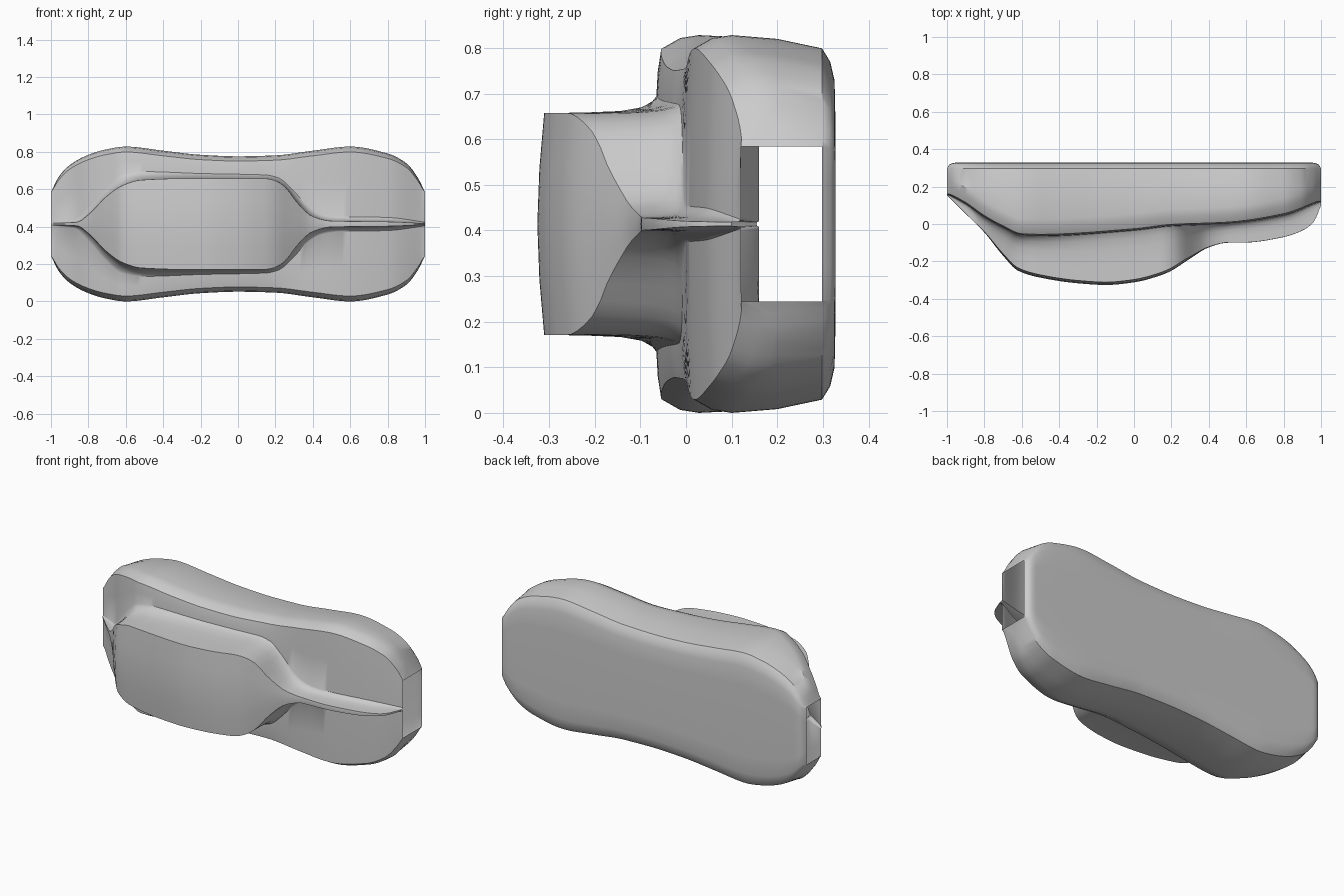
import bpy, bmesh, math

if "Cube" in bpy.data.objects:
    bpy.data.objects.remove(bpy.data.objects["Cube"])

ZC = 0.414  # height of the mirror plane


def curve(keys):
    """Smooth, overshoot-free interpolation through (x, value) pairs."""
    xs, ys = zip(*keys)
    n = len(xs)
    d = [(ys[i + 1] - ys[i]) / (xs[i + 1] - xs[i]) for i in range(n - 1)]
    m = [d[0]] + [2 * a * b / (a + b) if a * b > 0 else 0.0
                  for a, b in zip(d, d[1:])] + [d[-1]]

    def f(x):
        i = 0
        while i < n - 2 and x > xs[i + 1]:
            i += 1
        h = xs[i + 1] - xs[i]
        t = (x - xs[i]) / h
        return ((1 + 2 * t) * (1 - t) ** 2 * ys[i] + t * (1 - t) ** 2 * h * m[i]
                + t * t * (3 - 2 * t) * ys[i + 1] + t * t * (t - 1) * h * m[i + 1])
    return f


# half width of the body outline
width = curve([(-1, .17), (-.96, .25), (-.9, .315), (-.8, .37), (-.7, .4), (-.6, .414),
               (-.4, .392), (-.2, .37), (0, .362), (.2, .367), (.4, .392), (.6, .414),
               (.8, .377), (.9, .325), (.96, .25), (1, .17)])
# front face of the body
belt = curve([(-1, .16), (-.9, .105), (-.8, .035), (-.7, -.02), (-.6, -.062), (-.5, -.065),
              (0, -.035), (.2, -.012), (.5, 0), (.8, .045), (1, .12)])
# crest line of the cabin and the spine
crest = curve([(-1, .155), (-.9, .055), (-.8, -.045), (-.7, -.17), (-.62, -.25), (-.5, -.287),
               (-.3, -.317), (-.15, -.326), (0, -.312), (.15, -.272), (.2, -.25), (.3, -.185),
               (.4, -.125), (.5, -.1), (.6, -.099), (.8, -.07), (.9, -.035), (.96, .01), (1, .1)])
# half widths of the cabin top and cabin foot
cab_top = curve([(-1, .004), (-.86, .01), (-.8, .05), (-.7, .15), (-.62, .205), (-.52, .235),
                 (-.3, .243), (.15, .243), (.2, .232), (.25, .2), (.32, .11), (.4, .04),
                 (.5, .016), (.8, .012), (1, .004)])
cab_foot = curve([(-1, .01), (-.88, .02), (-.8, .09), (-.7, .2), (-.62, .265), (-.5, .28),
                  (-.2, .27), (.15, .262), (.22, .245), (.3, .175), (.37, .1), (.45, .055),
                  (.55, .04), (.8, .035), (1, .01)])


def half_section(x):
    """(y, offset) points from the crest around to the middle of the back."""
    w, b, c, ct, cf = width(x), belt(x), crest(x), cab_top(x), cab_foot(x)
    k = min(1, (1 - abs(x)) / .05)          # rounding fades out at the open ends
    k = math.sqrt(k * (2 - k))
    cy = c + .015 * min(1, ct / .2)         # cabin roof is slightly crowned
    back = .298 + .03 * k
    edge = .298
    sh = w * (1 - .07 * k)
    pts = [(c, 0), (c + (cy - c) * .3, ct * .5), (cy, ct)]
    for u, v in ((.35, .05), (.65, .15), (.85, .4), (.96, .75), (1, 1)):
        pts.append((cy + (b - cy) * u, ct + (cf - ct) * v))
    pts += [(b + .003 * k, cf + (sh - cf) * .55), (b + .01 * k, sh),
            (b + .045 * k + .005, w * (1 - .015 * k)),
            (b + .08 * k + .01, w), (max(.2, b + .1), w * (1 - .02 * k)),
            (edge, w * (1 - .07 * k)),
            (edge + (back - edge) * .6, w * (1 - .14 * k)),
            (edge + (back - edge) * .92, w * (1 - .24 * k)),
            (back, w * .5), (back, 0)]
    return pts


# body shell: sections lofted along the length, both ends left open
bm = bmesh.new()
N = 90
rings = []
for i in range(N + 1):
    t = 2 * i / N - 1
    x = .55 * t + .45 * math.sin(t * math.pi / 2)
    h = half_section(x)
    loop = h + [(y, -s) for y, s in reversed(h[1:-1])]
    rings.append([bm.verts.new((x, y, ZC + s)) for y, s in loop])
for a, b in zip(rings, rings[1:]):
    for j in range(len(a)):
        j2 = (j + 1) % len(a)
        bm.faces.new((a[j], a[j2], b[j2], b[j]))
bmesh.ops.recalc_face_normals(bm, faces=bm.faces)
me = bpy.data.meshes.new("body_shell")
bm.to_mesh(me)
bm.free()
shell = bpy.data.objects.new("body_shell", me)
bpy.context.collection.objects.link(shell)
bpy.context.view_layer.objects.active = shell
shell.select_set(True)
bpy.ops.object.shade_smooth_by_angle(angle=math.radians(32))
